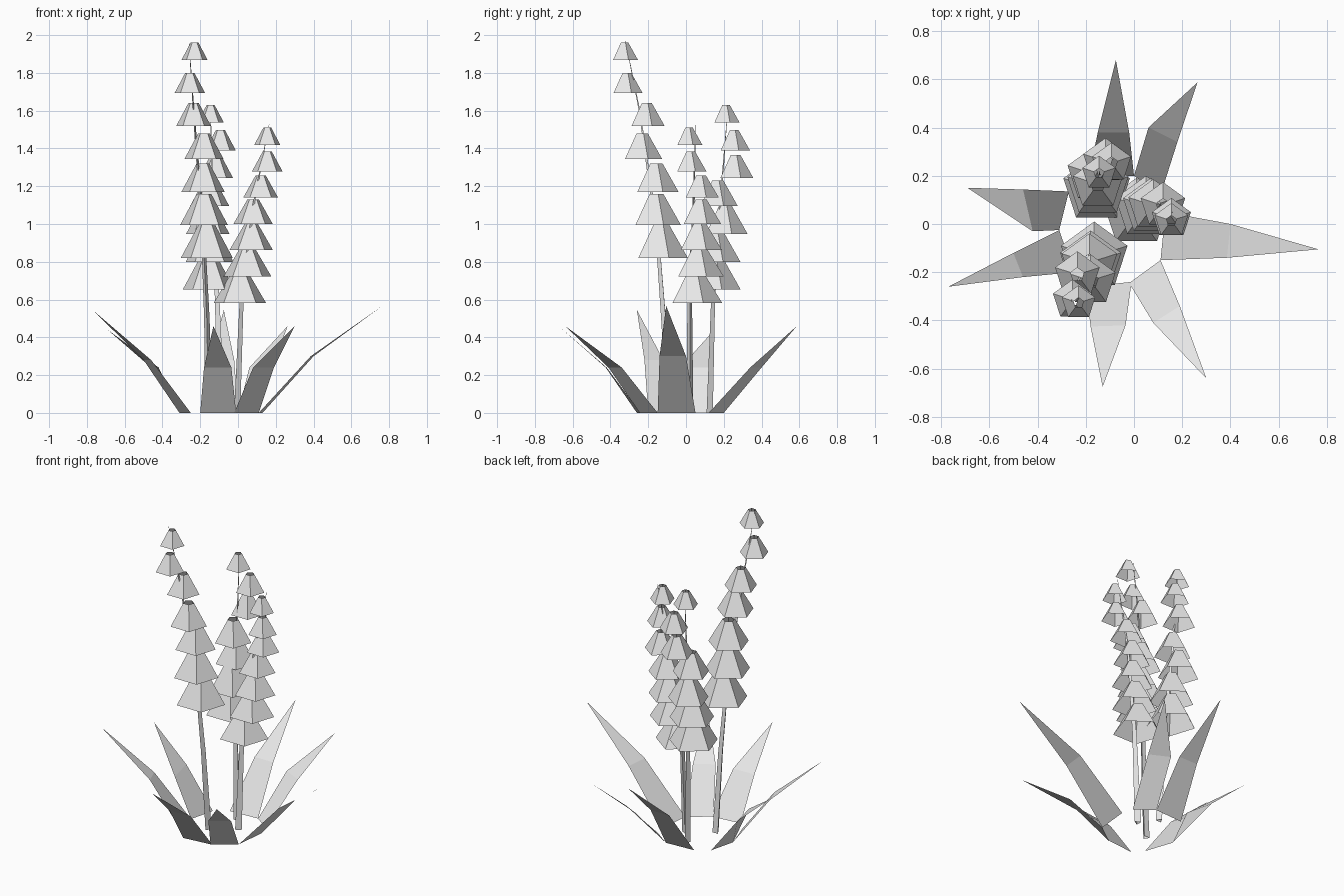
import bpy
import math
from mathutils import Vector

cube = bpy.data.objects.get("Cube")
if cube:
    bpy.data.objects.remove(cube)

grey = bpy.data.materials.new("plain_grey")
grey.use_nodes = True
grey.diffuse_color = (0.8, 0.8, 0.8, 1)
grey.node_tree.nodes["Principled BSDF"].inputs["Base Color"].default_value = (0.8, 0.8, 0.8, 1)


def add_mesh(name, verts, faces):
    mesh = bpy.data.meshes.new(name)
    mesh.from_pydata(verts, [], faces)
    mesh.materials.append(grey)
    obj = bpy.data.objects.new(name, mesh)
    bpy.context.collection.objects.link(obj)
    return obj


def ring(centre, radius, sides, turn=math.pi / 2):
    return [Vector(centre) + Vector((math.cos(a), math.sin(a), 0)) * radius
            for a in (turn + math.tau * i / sides for i in range(sides))]


def loft(name, rings):
    """Open tube through equal-sized rings, listed from bottom to top."""
    n = len(rings[0])
    faces = [(k * n + i, k * n + (i + 1) % n, (k + 1) * n + (i + 1) % n, (k + 1) * n + i)
             for k in range(len(rings) - 1) for i in range(n)]
    return add_mesh(name, [v for r in rings for v in r], faces)


def bells(name, top, step, tall, spots):
    """Five-sided open bells, small at the top and larger downwards."""
    for i, (x, y) in enumerate(spots):
        t = i / (len(spots) - 1)
        z = top - step * i
        radius = 0.073 + 0.072 * t
        height = 0.092 + (tall - 0.092) * t
        loft(f"{name}_bell_{i + 1}", [ring((x, y, z - height), radius, 5),
                                      ring((x, y, z), radius * 0.3, 5)])


def stem(name, path, turn):
    """Thin three-sided stem that tapers to the tip."""
    loft(name, [ring(p, 0.021 * (1 - p[2] / path[-1][2]) + 0.001, 3, turn) for p in path])


# Flower spikes
bells("front_spike", 1.96, 0.16, 0.18,
      [(-.23, -.327), (-.255, -.315), (-.235, -.21), (-.18, -.235),
       (-.185, -.16), (-.18, -.16), (-.165, -.135)])
stem("front_stem", [(-.155, -.08, 0), (-.165, -.115, .5), (-.185, -.15, .95),
                    (-.235, -.245, 1.6), (-.26, -.32, 1.97)], 0.5)

bells("back_spike", 1.63, 0.133, 0.18,
      [(-.145, .21), (-.093, .253), (-.118, .26), (-.15, .165),
       (-.16, .205), (-.15, .155), (-.155, .145)])
stem("back_stem", [(-.09, .12, 0), (-.11, .14, .6), (-.135, .18, 1.1),
                   (-.145, .22, 1.6)], math.pi / 2)

bells("left_spike", 1.51, 0.127, 0.165,
      [(.155, .014), (.155, .023), (.12, .077), (.08, .077),
       (.07, .07), (.05, .067), (.01, .046)])
stem("left_stem", [(-.01, .02, 0), (.015, .02, .58), (.08, .04, 1.1),
                   (.165, .05, 1.53)], 0)

# Leaves: base pair, fold pair with its height, then tip
leaves = {
    "back": ((-.19, .19), (0, .2), (-.15, .38), (-.02, .38), .28, (-.075, .68, .545)),
    "back_left": ((0, .2), (.11, .12), (.06, .4), (.18, .34), .24, (.263, .587, .46)),
    "left": ((.13, .05), (.11, -.15), (.4, 0), (.385, -.14), .30, (.765, -.105, .567)),
    "front_left": ((.11, -.15), (-.02, -.245), (.19, -.34), (.08, -.41), .24, (.3, -.64, .46)),
    "front": ((-.01, -.24), (-.2, -.26), (-.035, -.42), (-.18, -.425), .24, (-.13, -.675, .46)),
    "front_right": ((-.25, -.2), (-.31, -.025), (-.46, -.22), (-.5, -.12), .28, (-.77, -.26, .545)),
    "back_right": ((-.31, -.025), (-.27, .135), (-.42, -.03), (-.46, .143), .24, (-.69, .15, .44)),
}
for side, (b0, b1, m0, m1, fold, tip) in leaves.items():
    add_mesh(f"{side}_leaf", [(*b0, 0), (*b1, 0), (*m1, fold), (*m0, fold), tip],
             [(0, 3, 2, 1), (3, 4, 2)])
